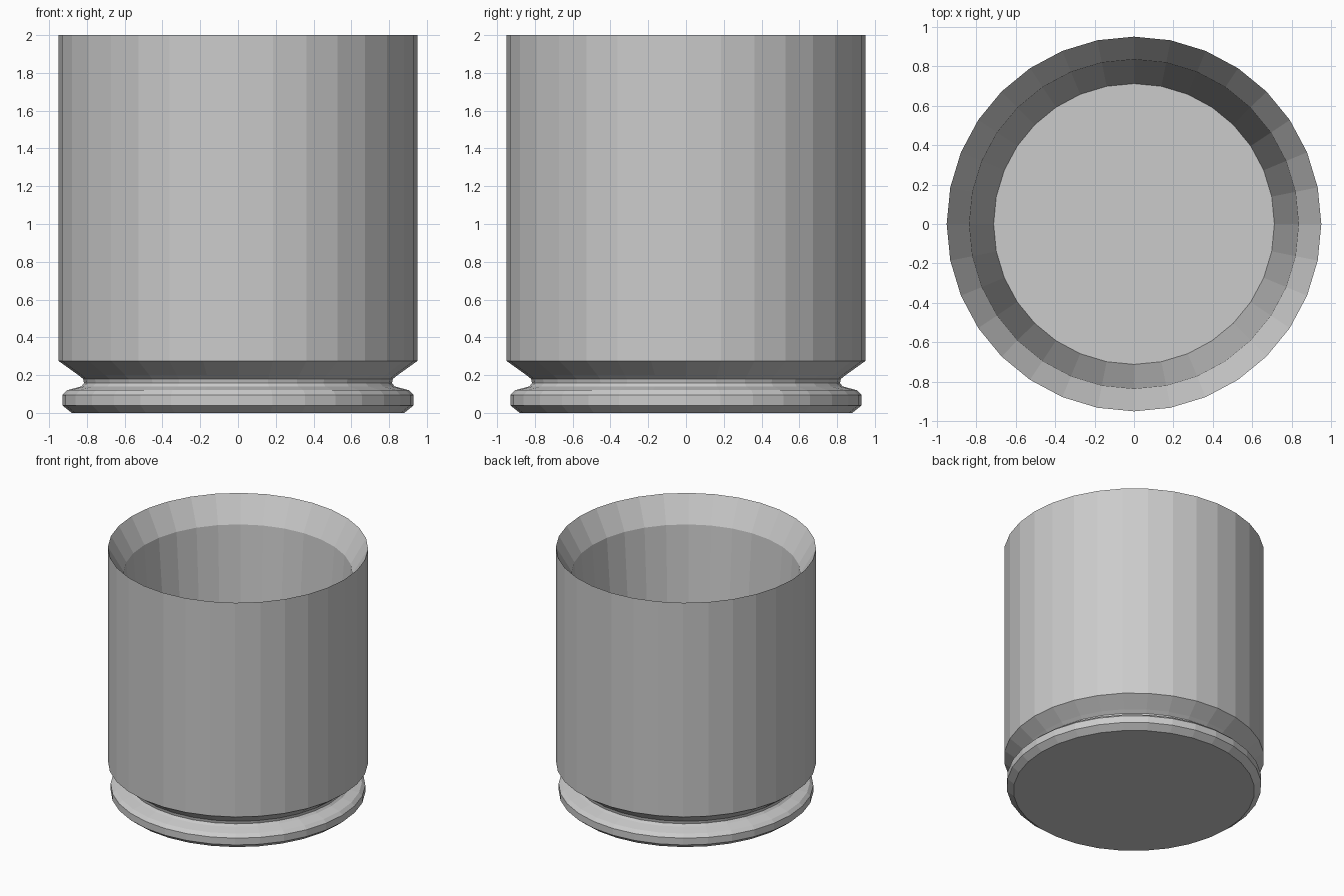
import bpy, bmesh
from math import cos, sin, tau

if "Cube" in bpy.data.objects:
    bpy.data.objects.remove(bpy.data.objects["Cube"])

SIDES = 32

# Profile (radius, height): base, foot ring, neck, outer wall, bevelled rim, inner wall, floor
PROFILE = [
    (0.88, 0.0), (0.93, 0.04), (0.93, 0.095), (0.905, 0.12),
    (0.83, 0.14), (0.815, 0.157), (0.82, 0.18), (0.845, 0.20),
    (0.95, 0.275), (0.95, 2.0), (0.835, 1.8), (0.712, 0.25),
]


def lathe(name, profile, sides):
    bm = bmesh.new()
    rings = [[bm.verts.new((r * cos(tau * i / sides), r * sin(tau * i / sides), z))
              for i in range(sides)] for r, z in profile]
    # Walls between neighbouring rings
    for a, b in zip(rings, rings[1:]):
        for i in range(sides):
            j = (i + 1) % sides
            bm.faces.new((a[i], a[j], b[j], b[i]))
    # Underside and inner floor
    bm.faces.new(rings[0][::-1])
    bm.faces.new(rings[-1])
    bmesh.ops.recalc_face_normals(bm, faces=bm.faces[:])
    mesh = bpy.data.meshes.new(name)
    bm.to_mesh(mesh)
    bm.free()
    obj = bpy.data.objects.new(name, mesh)
    bpy.context.collection.objects.link(obj)
    return obj


# Open cup with a grooved foot
lathe("cup", PROFILE, SIDES)
